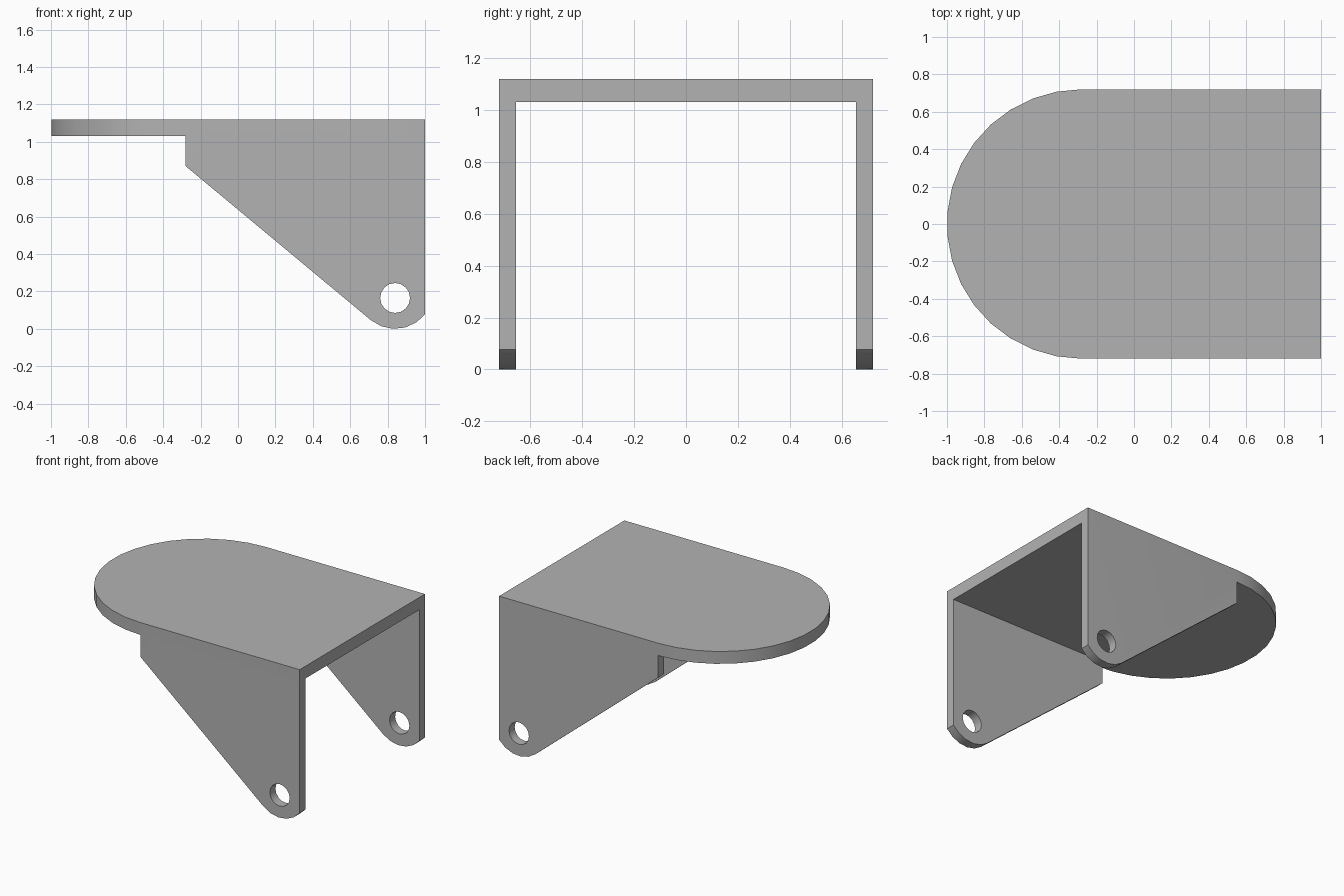
import bpy, bmesh
from math import cos, sin, radians, pi
from mathutils import Vector

if "Cube" in bpy.data.objects:
    bpy.data.objects.remove(bpy.data.objects["Cube"])

HALF_WIDTH, WALL = 0.72, 0.065
TOP, PLATE_BOTTOM = 1.12, 1.03
BEND_X = -0.28

grey = bpy.data.materials.new("plain grey")
grey.use_nodes = True
colour = (0.45, 0.45, 0.45, 1)
grey.diffuse_color = colour
grey.node_tree.nodes["Principled BSDF"].inputs["Base Color"].default_value = colour


def arc(cx, cy, radius, start, end, steps):
    """Points along a circular arc, angles in degrees."""
    angles = [radians(start + (end - start) * i / steps) for i in range(steps + 1)]
    return [(cx + radius * cos(a), cy + radius * sin(a)) for a in angles]


def extrude(name, points, offset):
    """Closed solid made by sweeping a planar outline along an offset."""
    bm = bmesh.new()
    face = bm.faces.new([bm.verts.new(p) for p in points])
    swept = bmesh.ops.extrude_face_region(bm, geom=[face])["geom"]
    verts = [g for g in swept if isinstance(g, bmesh.types.BMVert)]
    bmesh.ops.translate(bm, verts=verts, vec=Vector(offset))
    bmesh.ops.recalc_face_normals(bm, faces=bm.faces)
    mesh = bpy.data.meshes.new(name)
    bm.to_mesh(mesh)
    bm.free()
    mesh.materials.append(grey)
    obj = bpy.data.objects.new(name, mesh)
    bpy.context.collection.objects.link(obj)
    return obj


def boolean(target, tool, operation):
    """Apply a boolean and remove the tool."""
    bpy.context.view_layer.objects.active = target
    mod = target.modifiers.new(operation, 'BOOLEAN')
    mod.operation, mod.object, mod.solver = operation, tool, 'EXACT'
    bpy.ops.object.modifier_apply(modifier=mod.name)
    bpy.data.objects.remove(tool)


# Top plate with a rounded end
outline = [(1, -HALF_WIDTH), (1, HALF_WIDTH)] + arc(BEND_X, 0, HALF_WIDTH, 90, 270, 17)
bracket = extrude("bracket", [(x, y, PLATE_BOTTOM) for x, y in outline],
                  (0, 0, TOP - PLATE_BOTTOM))

# Side flanges tapering down to rounded feet
profile = [(1, TOP), (BEND_X, TOP), (BEND_X, 0.87)]
profile += arc(0.84, 0.205, 0.205, -129.7, -38.7, 5)
for side in (-1, 1):
    flange = extrude("side_flange", [(x, side * HALF_WIDTH, z) for x, z in profile],
                     (0, -side * WALL, 0))
    boolean(bracket, flange, 'UNION')

# Pivot hole through both feet
hole = arc(0.84, 0.165, 0.08, 0, 360, 16)[:-1]
cutter = extrude("pivot_hole_cutter", [(x, -1, z) for x, z in hole], (0, 2, 0))
cutter.hide_render = True
boolean(bracket, cutter, 'DIFFERENCE')

# Smooth the rounded end, keep folds crisp
bpy.ops.object.select_all(action='DESELECT')
bracket.select_set(True)
bpy.context.view_layer.objects.active = bracket
bpy.ops.object.shade_smooth_by_angle(angle=radians(25))
